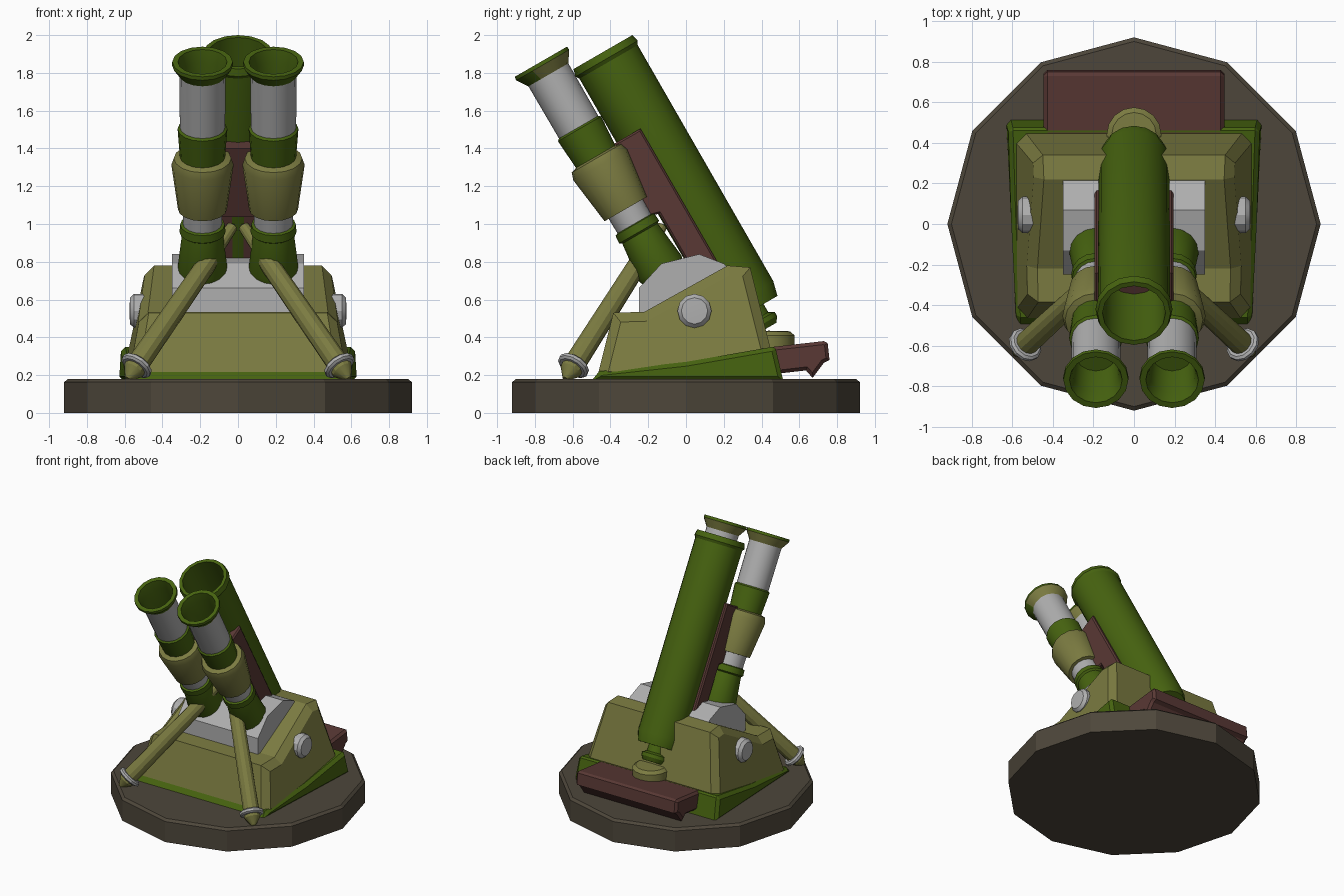
import bpy, bmesh, math
from mathutils import Matrix, Vector

if "Cube" in bpy.data.objects:
    bpy.data.objects.remove(bpy.data.objects["Cube"])


def material(name, rgb):
    m = bpy.data.materials.new(name)
    m.diffuse_color = (*rgb, 1)
    m.use_nodes = True
    m.node_tree.nodes["Principled BSDF"].inputs["Base Color"].default_value = m.diffuse_color
    return m


GREEN = material("dark green", (0.062, 0.125, 0.005))
OLIVE = material("olive", (0.20, 0.20, 0.053))
GREY = material("light grey", (0.43, 0.43, 0.43))
MAROON = material("maroon", (0.10, 0.040, 0.035))
BROWN = material("dark brown", (0.075, 0.062, 0.043))
ALL = [GREEN, OLIVE, GREY]
G, O, W = 0, 1, 2

# Tilted frame: z runs along the tubes, -y points forward and down
TILT = Matrix.Translation((0, -0.44, 1.91)) @ Matrix.Rotation(math.radians(30), 4, 'X')


def finish(name, bm, mats, matrix=Matrix(), smooth=True):
    bmesh.ops.recalc_face_normals(bm, faces=bm.faces[:])
    bm.transform(matrix)
    me = bpy.data.meshes.new(name)
    bm.to_mesh(me)
    bm.free()
    for m in mats:
        me.materials.append(m)
    ob = bpy.data.objects.new(name, me)
    bpy.context.collection.objects.link(ob)
    if smooth:
        bpy.ops.object.select_all(action='DESELECT')
        ob.select_set(True)
        bpy.context.view_layer.objects.active = ob
        bpy.ops.object.shade_smooth_by_angle(angle=math.radians(28))
    return ob


def lathe(name, profile, mats, matrix, seg=16, smooth=True, rule=None):
    """Spin (radius, height, colour of next band) points round local z."""
    bm = bmesh.new()
    rings = []
    for p in profile:
        n = 1 if p[0] == 0 else seg
        rings.append([bm.verts.new((p[0] * math.cos(2 * math.pi * i / seg),
                                    p[0] * math.sin(2 * math.pi * i / seg), p[1])) for i in range(n)])
    for p, a, b in zip(profile, rings, rings[1:]):
        for i in range(seg):
            j = (i + 1) % seg
            loop = [a[i % len(a)], a[j % len(a)], b[j % len(b)], b[i % len(b)]]
            f = bm.faces.new(list(dict.fromkeys(loop)))
            f.material_index = p[2] if len(p) > 2 else 0
            if rule:
                rule(f)
    return finish(name, bm, mats, matrix, smooth)


def prism(name, pts, half, mat, bevel=0, shape=None, matrix=Matrix()):
    """Extrude a (y, z) side profile across x, chamfer its two ends, then taper."""
    bm = bmesh.new()
    f = bm.faces.new([bm.verts.new((-half, y, z)) for y, z in pts])
    ext = bmesh.ops.extrude_face_region(bm, geom=[f])
    for v in ext['geom']:
        if isinstance(v, bmesh.types.BMVert):
            v.co.x = half
    if bevel:
        rim = [e for e in bm.edges if abs(e.verts[0].co.x - e.verts[1].co.x) < 1e-5]
        bmesh.ops.bevel(bm, geom=rim, offset=bevel, segments=1, profile=0.5,
                        affect='EDGES', clamp_overlap=True)
    if shape:
        for v in bm.verts:
            v.co.x *= shape(v.co)
    return finish(name, bm, [mat], matrix, smooth=False)


# Round base slab
lathe("base_disc", [(0, 0), (0.92, 0), (0.92, 0.163), (0.9, 0.18), (0, 0.18)], [BROWN],
      Matrix(), seg=12, smooth=False)

# Housing: green skirt, olive body, grey cradle block
prism("housing_skirt", [(-0.5, 0.17), (-0.46, 0.22), (0, 0.27), (0.46, 0.35), (0.475, 0.34), (0.515, 0.17)],
      0.635, GREEN, 0.045,
      lambda c: (1 - 0.10 * (max(0.17, c.z) - 0.17)) * (0.96 + 0.09 * min(c.y, 0.35)))
prism("housing_body", [(-0.475, 0.17), (-0.385, 0.53), (-0.22, 0.535), (0.22, 0.78), (0.34, 0.77), (0.49, 0.17)],
      0.61, OLIVE, 0.05,
      lambda c: (1 - 0.33 * (c.z - 0.17)) * (0.98 + 0.06 * c.y))
prism("cradle_block", [(-0.25, 0.45), (-0.25, 0.66), (-0.13, 0.79), (0.07, 0.84), (0.2, 0.79), (0.25, 0.74), (0.25, 0.45)],
      0.35, GREY)

# Rear step and its round button
prism("rear_step", [(0.42, 0.345), (0.73, 0.38), (0.75, 0.37), (0.76, 0.28), (0.73, 0.265),
                    (0.67, 0.185), (0.635, 0.225), (0.42, 0.2)], 0.445, MAROON, 0.018)
lathe("rear_button", [(0, 0.34), (0.135, 0.34), (0.135, 0.41), (0.11, 0.432), (0, 0.435)], [OLIVE],
      Matrix.Translation((0, 0.44, 0)))

# Main tube with a hollow mouth and a stepped breech cap
lathe("main_tube", [(0, -1.70), (0.08, -1.70), (0.1, -1.67), (0.1, -1.645), (0.07, -1.63), (0.07, -1.58),
                    (0.155, -1.58), (0.175, -1.50), (0.178, -0.06), (0.19, -0.04), (0.18, 0.0), (0.155, 0.0),
                    (0.15, -0.6), (0, -0.6)], [GREEN], TILT)

# Frame joining the main tube and the twin sights
prism("tube_frame", [(-0.03, -0.45), (-0.24, -0.45), (-0.24, -0.87), (-0.17, -0.89), (-0.17, -1.27), (-0.03, -1.27)],
      0.195, MAROON, 0.01, None, TILT)


# Flared hoods are olive except for their front faces
def hood_colour(f):
    c = f.calc_center_median()
    if 0.02 < c.z < 0.11 and c.xy.length > 0.125 and c.y < -0.07:
        f.material_index = G


SIGHT = [(0, -1.2, G), (0.115, -1.2, G), (0.132, -1.14, G), (0.108, -0.93, G), (0.122, -0.92, G),
         (0.118, -0.875, G), (0.103, -0.87, W), (0.105, -0.78, O), (0.13, -0.78, O), (0.165, -0.51, O),
         (0.152, -0.47, O), (0.12, -0.46, G), (0.132, -0.29, G), (0.12, -0.28, W), (0.122, 0.04, O),
         (0.162, 0.1, G), (0.16, 0.12, G), (0.13, 0.12, G), (0.115, 0.05, G), (0.105, -0.15, G), (0, -0.15, G)]

for side, s in (("left", -1), ("right", 1)):
    # Sight barrel
    lathe(side + "_sight_barrel", SIGHT, ALL, TILT @ Matrix.Translation((s * 0.188, -0.31, 0)), rule=hood_colour)
    # Front strut with its foot ring
    foot, top = Vector((s * 0.585, -0.64, 0.18)), Vector((s * 0.02, -0.12, 1.0))
    d = top - foot
    m = Matrix.Translation(foot) @ d.to_track_quat('Z', 'Y').to_matrix().to_4x4()
    lathe(side + "_strut", [(0, 0), (0.015, 0), (0.058, 0.06), (0.06, 0.08), (0.052, 0.84), (0.036, 0.95),
                            (0.03, d.length - 0.02), (0, d.length)], [OLIVE], m, seg=12)
    lathe(side + "_foot_ring", [(0, 0.078), (0.075, 0.078), (0.088, 0.088), (0.088, 0.105), (0.075, 0.115),
                                (0, 0.115)], [GREY], m, seg=12)
    # Side knob
    lathe(side + "_knob", [(0, 0), (0.09, 0), (0.09, 0.11), (0.07, 0.132), (0, 0.135)], [GREY],
          Matrix.Translation((s * 0.44, 0.045, 0.54)) @ Matrix.Rotation(s * math.pi / 2, 4, 'Y'), seg=12)
